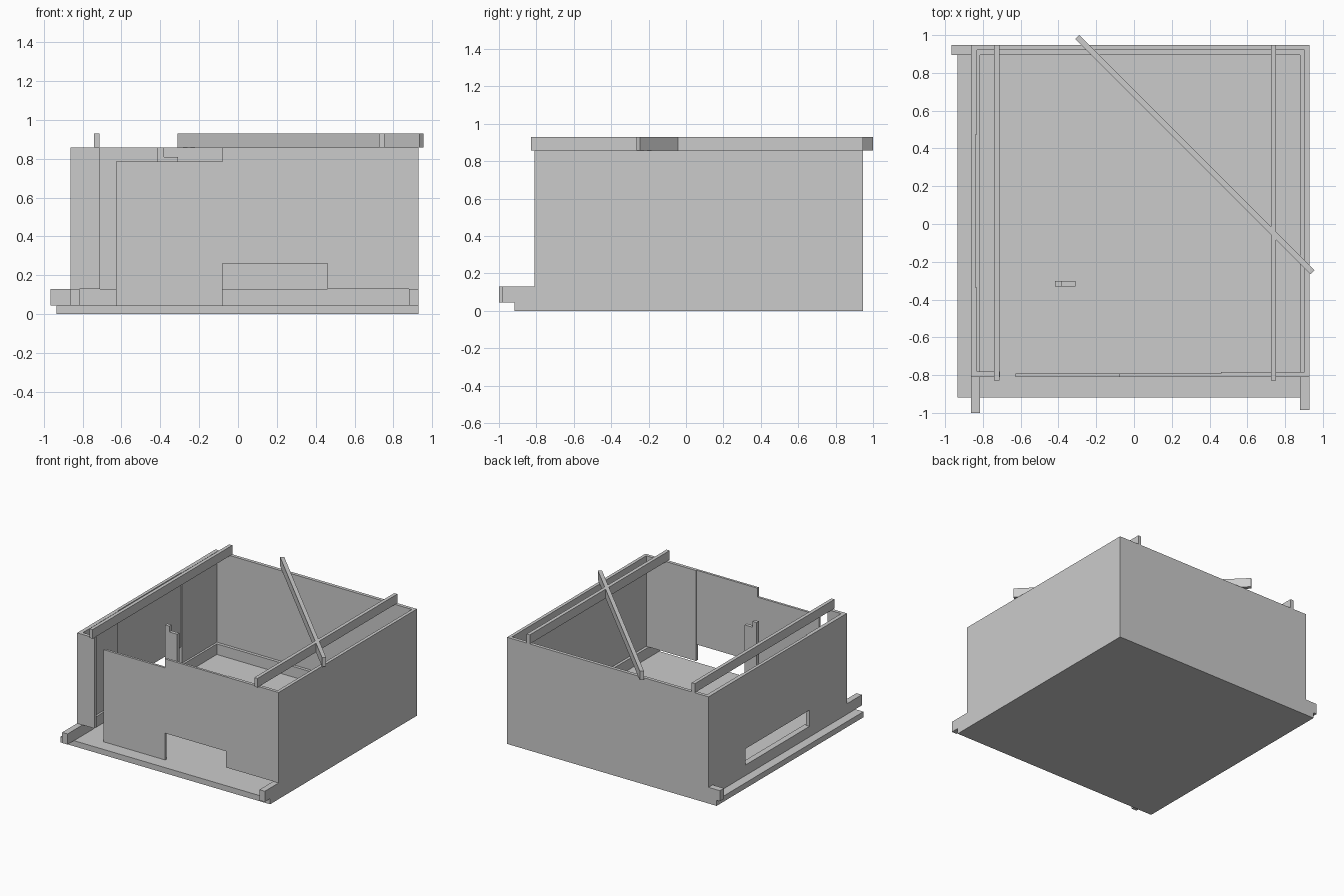
import bpy, bmesh, math
from mathutils import Matrix, Vector

cube = bpy.data.objects.get("Cube")
if cube:
    bpy.data.objects.remove(cube, do_unlink=True)

grey = bpy.data.materials.new("plain grey")
grey.use_nodes = True
colour = (0.6, 0.6, 0.6, 1)
grey.diffuse_color = colour
grey.node_tree.nodes["Principled BSDF"].inputs["Base Color"].default_value = colour


def finish(name, bm):
    bmesh.ops.recalc_face_normals(bm, faces=bm.faces)
    mesh = bpy.data.meshes.new(name)
    bm.to_mesh(mesh)
    bm.free()
    mesh.materials.append(grey)
    obj = bpy.data.objects.new(name, mesh)
    bpy.context.collection.objects.link(obj)
    return obj


def box(name, x, y, z):
    """Box from (low, high) ranges on each axis."""
    bm = bmesh.new()
    size = [b - a for a, b in (x, y, z)]
    mid = Vector([(a + b) / 2 for a, b in (x, y, z)])
    bmesh.ops.create_cube(bm, size=1, matrix=Matrix.Translation(mid) @ Matrix.Diagonal((*size, 1)))
    return finish(name, bm)


def upright_panel(name, outline, y):
    """Extrude an x-z outline between two y values."""
    bm = bmesh.new()
    face = bm.faces.new([bm.verts.new((px, y[0], pz)) for px, pz in outline])
    new = bmesh.ops.extrude_face_region(bm, geom=[face])["geom"]
    verts = [v for v in new if isinstance(v, bmesh.types.BMVert)]
    bmesh.ops.translate(bm, vec=(0, y[1] - y[0], 0), verts=verts)
    return finish(name, bm)


FLOOR, SILL, HEAD, WALL, RAIL = 0.045, 0.13, 0.26, 0.857, 0.93
LEFT, RIGHT, FRONT, BACK = -0.863, 0.928, -0.81, 0.947

# Floor slab and the sill beams lying on it
box("floor_slab", (-0.935, RIGHT), (-0.918, BACK), (0, FLOOR))
box("back_sill", (-0.965, RIGHT), (0.895, BACK), (FLOOR, SILL))
box("right_side_sill", (LEFT, -0.815), (-1.0, 0.895), (FLOOR, SILL))
box("left_side_sill", (0.88, RIGHT), (-0.985, 0.895), (FLOOR, SILL))

# Plain walls
box("back_wall", (LEFT, RIGHT), (0.92, BACK), (SILL, WALL))
box("left_side_wall", (0.902, RIGHT), (FRONT, 0.92), (SILL, WALL))

# Side wall with a low window under its thinner middle panel
box("right_side_wall_front", (LEFT, -0.832), (FRONT, -0.335), (SILL, WALL))
box("right_side_wall_middle", (LEFT, -0.838), (-0.335, 0.475), (HEAD, WALL))
box("right_side_wall_back", (LEFT, -0.832), (0.475, 0.92), (SILL, WALL))

# Front wall: corner return, doorway gap, lower panel, panel over the window, end panel
box("front_corner_panel", (-0.832, -0.71), (FRONT, -0.782), (SILL, WALL))
box("front_lower_panel", (-0.628, -0.08), (FRONT, -0.791), (FLOOR, 0.785))
box("front_window_panel", (-0.08, 0.46), (FRONT, -0.791), (HEAD, WALL))
box("front_end_panel", (0.46, 0.902), (FRONT, -0.784), (SILL, WALL))

# Notched post standing inside
upright_panel("notched_post", [(-0.417, FLOOR), (-0.31, FLOOR), (-0.31, 0.81),
                               (-0.38, 0.81), (-0.38, WALL), (-0.417, WALL)], (-0.33, -0.302))

# Roof rails and the diagonal brace crossing one of them
for name, x in (("right_roof_rail", -0.727), ("left_roof_rail", 0.739)):
    box(name, (x - 0.014, x + 0.014), (-0.828, BACK), (WALL, RAIL))
brace = box("diagonal_brace", (-0.88, 0.88), (-0.015, 0.015), (WALL, RAIL))
brace.data.transform(Matrix.Translation((0.322, 0.367, 0)) @ Matrix.Rotation(math.radians(-45), 4, "Z"))
